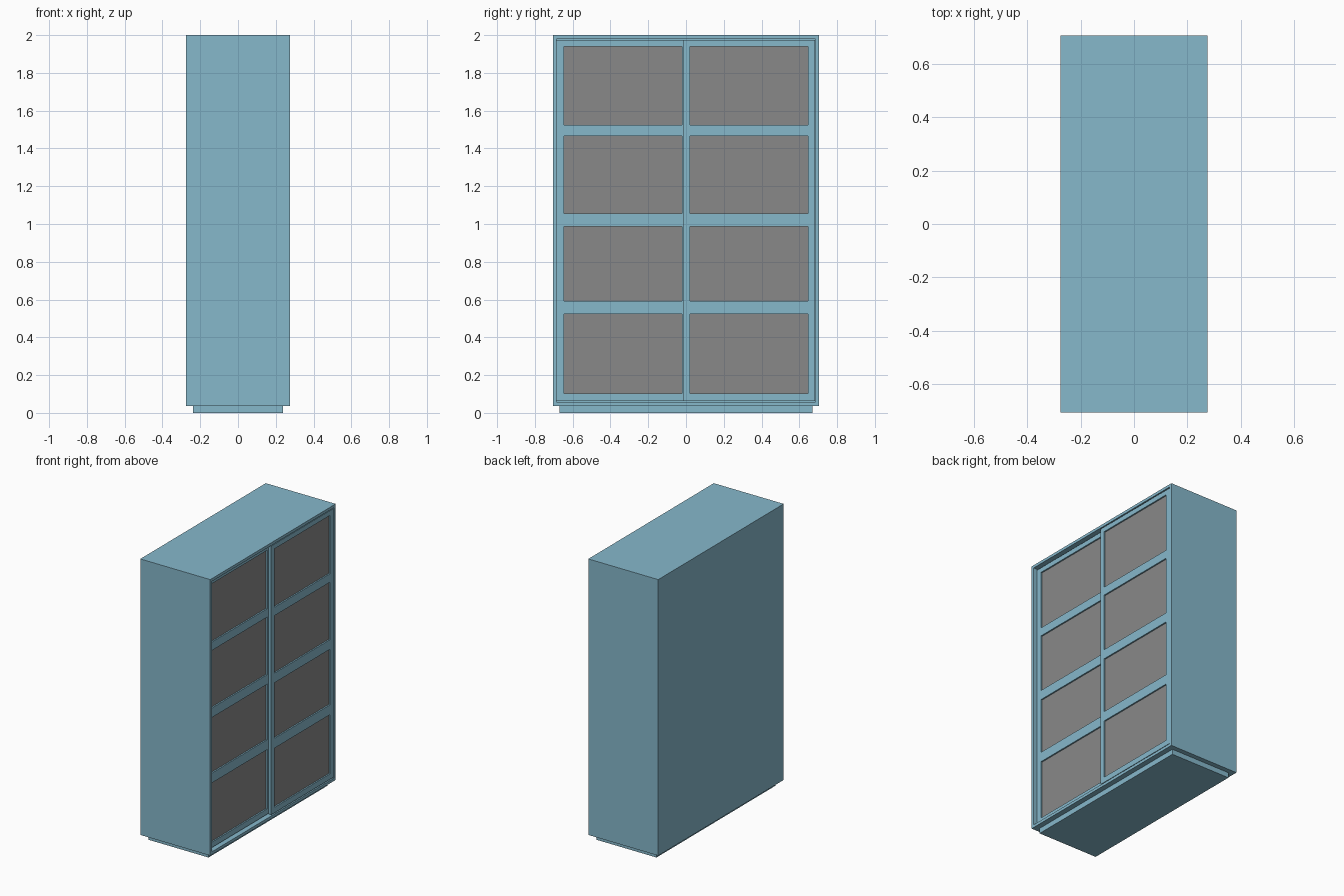
import bpy, bmesh

if "Cube" in bpy.data.objects:
    bpy.data.objects.remove(bpy.data.objects["Cube"])


def material(name, rgb):
    m = bpy.data.materials.new(name)
    m.diffuse_color = (*rgb, 1)
    m.use_nodes = True
    m.node_tree.nodes["Principled BSDF"].inputs["Base Color"].default_value = m.diffuse_color
    return m


BLUE = material("blue_paint", (0.24, 0.48, 0.60))
GREY = material("grey_panel", (0.25, 0.25, 0.25))


def boxes(name, specs, mat):
    """One object made of boxes given as (x0, x1, y0, y1, z0, z1)."""
    bm = bmesh.new()
    for x0, x1, y0, y1, z0, z1 in specs:
        for v in bmesh.ops.create_cube(bm, size=1)["verts"]:
            v.co = ((x0 + x1) / 2 + v.co.x * (x1 - x0),
                    (y0 + y1) / 2 + v.co.y * (y1 - y0),
                    (z0 + z1) / 2 + v.co.z * (z1 - z0))
    me = bpy.data.meshes.new(name)
    bm.to_mesh(me)
    bm.free()
    me.materials.append(mat)
    ob = bpy.data.objects.new(name, me)
    bpy.context.collection.objects.link(ob)
    return ob


X, Y, Z0, Z1, T = 0.275, 0.705, 0.037, 2.0, 0.02

# Base plinth, set back on all sides
boxes("plinth", [(-0.237, 0.237, -0.67, 0.67, 0, Z0)], BLUE)

# Open-fronted carcass
boxes("back_panel", [(-X, -X + T, -Y, Y, Z0, Z1)], BLUE)
boxes("top_panel", [(-X + T, X, -Y, Y, Z1 - T, Z1)], BLUE)
boxes("bottom_panel", [(-X + T, X, -Y, Y, Z0, Z0 + T)], BLUE)
for label, s in (("left", -1), ("right", 1)):
    a, b = sorted((s * Y, s * (Y - T)))
    boxes(label + "_side", [(-X + T, X, a, b, Z0 + T, Z1 - T)], BLUE)

# Heights of the four panel openings
BAYS = [(0.102, 0.523), (0.593, 0.988), (1.056, 1.465), (1.525, 1.94)]


def sliding_door(name, x, y0, y1, py0, py1, z0, z1):
    """Framed door with front face at x and four recessed infill panels."""
    back = x - 0.023
    edges = [z0] + [z for bay in BAYS for z in bay] + [z1]
    frame = [(back, x, y0, py0, z0, z1), (back, x, py1, y1, z0, z1)]
    frame += [(back, x, py0, py1, edges[i], edges[i + 1])
              for i in range(0, len(edges), 2)]
    boxes(name + "_frame", frame, BLUE)
    boxes(name + "_panels", [(x - 0.017, x - 0.010, py0, py1, a, b)
                             for a, b in BAYS], GREY)


# Right door runs in the front track, left door behind it
sliding_door("right_door", 0.272, -0.015, 0.682, 0.022, 0.647, 0.063, 1.974)
sliding_door("left_door", 0.246, -0.685, 0.022, -0.647, -0.022, 0.063, 1.974)
